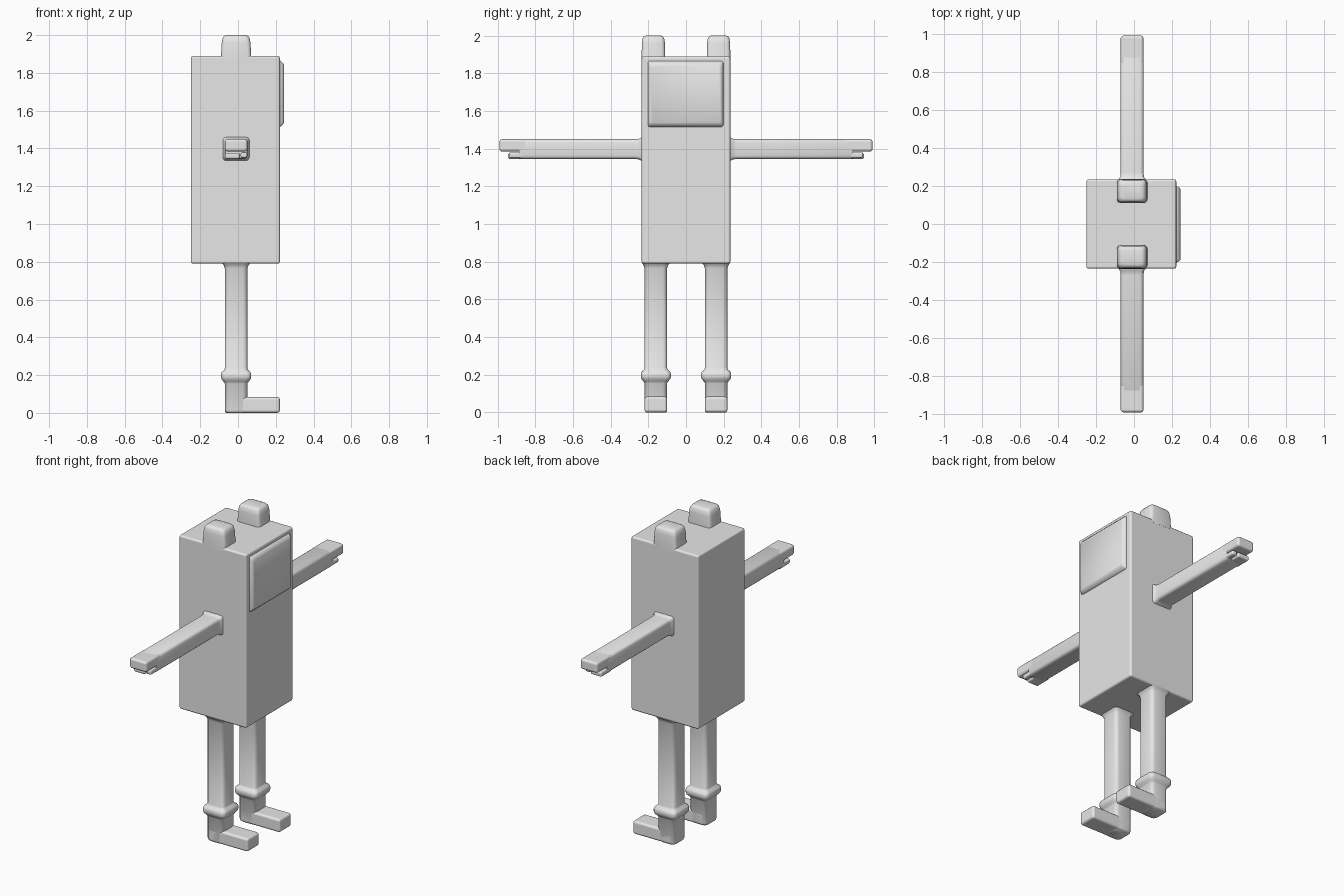
import bpy, bmesh, math
from mathutils import Vector

if "Cube" in bpy.data.objects:
    bpy.data.objects.remove(bpy.data.objects["Cube"])

grey = bpy.data.materials.new("plain grey")
grey.diffuse_color = (0.8, 0.8, 0.8, 1)
grey.use_nodes = True
grey.node_tree.nodes["Principled BSDF"].inputs["Base Color"].default_value = grey.diffuse_color


def finish(name, bm, mirror=False, bevel=0):
    bmesh.ops.recalc_face_normals(bm, faces=bm.faces)
    me = bpy.data.meshes.new(name)
    bm.to_mesh(me)
    bm.free()
    me.materials.append(grey)
    ob = bpy.data.objects.new(name, me)
    bpy.context.collection.objects.link(ob)
    bpy.ops.object.select_all(action='DESELECT')
    ob.select_set(True)
    bpy.context.view_layer.objects.active = ob
    bpy.ops.object.shade_smooth_by_angle(angle=math.radians(50))
    if bevel:
        b = ob.modifiers.new("round edges", 'BEVEL')
        b.width, b.segments, b.harden_normals = bevel, 3, True
    if mirror:
        m = ob.modifiers.new("other side", 'MIRROR')
        m.use_axis = (False, True, False)
    return ob


def box(name, lo, hi, bevel, mirror=False):
    """Rounded box between two corners."""
    bm = bmesh.new()
    lo, hi = Vector(lo), Vector(hi)
    bmesh.ops.create_cube(bm, size=1)
    for v in bm.verts:
        v.co = (lo + hi) / 2 + v.co * (hi - lo)
    return finish(name, bm, mirror, bevel)


def loft(name, sections, place, radius=0.025, mirror=True):
    """Rounded-rectangle sections (position, half width, half height)."""
    bm = bmesh.new()
    rings = []
    for t, a, b in sections:
        ring = []
        for q, (sx, sy) in enumerate([(1, 1), (-1, 1), (-1, -1), (1, -1)]):
            for k in range(4):
                ang = (q + k / 3) * math.pi / 2
                u = sx * (a - radius) + radius * math.cos(ang)
                v = sy * (b - radius) + radius * math.sin(ang)
                ring.append(bm.verts.new(place(u, v, t)))
        rings.append(ring)
    for r, s in zip(rings, rings[1:]):
        for i in range(len(r)):
            j = (i + 1) % len(r)
            bm.faces.new((r[i], r[j], s[j], s[i]))
    bm.faces.new(rings[0])
    bm.faces.new(rings[-1])
    return finish(name, bm, mirror)


# Body
box("body", (-0.25, -0.235, 0.79), (0.222, 0.235, 1.89), 0.012)

# Raised face panel with sloping rim
loft("face_panel", [(0.21, 0.2, 0.175), (0.225, 0.2, 0.175),
                    (0.238, 0.193, 0.162), (0.244, 0.186, 0.152)],
     lambda u, v, t: (t, u - 0.002, v + 1.69), 0.012, mirror=False)

# Ears, slightly tapered to a rounded top
loft("ears", [(1.87, 0.084, 0.0625), (1.89, 0.08, 0.0625), (1.96, 0.076, 0.061),
              (1.985, 0.071, 0.057), (1.996, 0.063, 0.05), (2.0, 0.05, 0.04)],
     lambda u, v, t: (u - 0.01, v + 0.173, t), 0.02)

# Arms, flared at the shoulder
loft("arms", [(0.22, 0.072, 0.064), (0.237, 0.07, 0.062), (0.248, 0.062, 0.055),
              (0.27, 0.06, 0.0525), (0.875, 0.06, 0.0525), (0.885, 0.057, 0.048)],
     lambda u, v, t: (u - 0.01, t, v + 1.3975), 0.018)

# Hands: broad upper finger block and two short lower fingers
box("upper_fingers", (-0.07, 0.84, 1.384), (0.05, 0.99, 1.45), 0.015, True)
box("lower_fingers", (-0.07, 0.84, 1.345), (0.01, 0.945, 1.377), 0.01, True)
box("thumbs", (0.014, 0.84, 1.35), (0.049, 0.94, 1.38), 0.01, True)

# Legs with ankle cuffs and flared hips
legs = [(0, .052), (.006, .058), (.015, .06), (.155, .06), (.165, .066),
        (.178, .077), (.19, .08), (.205, .08), (.216, .076), (.226, .064),
        (.235, .06), (.765, .06), (.782, .066), (.795, .076)]
loft("legs", [(z, s, s) for z, s in legs],
     lambda u, v, t: (u - 0.01, v + 0.16, t), 0.024)

# Feet pointing forward
box("feet", (-0.06, 0.1, 0), (0.222, 0.22, 0.084), 0.015, True)
